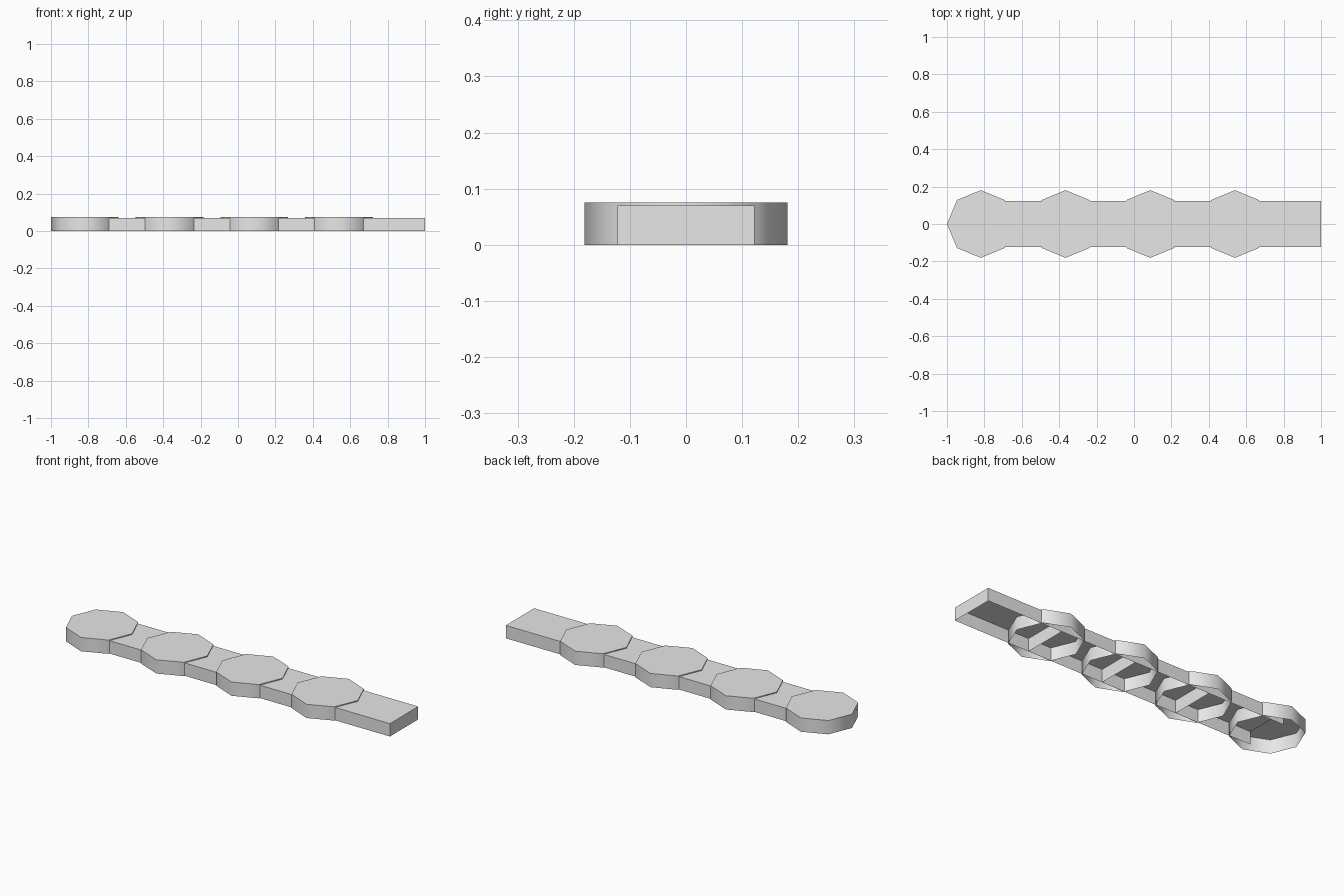
import bpy, bmesh
from math import radians, pi, cos, sin

cube = bpy.data.objects.get("Cube")
if cube:
    bpy.data.objects.remove(cube, do_unlink=True)

SEGMENTS = 4
RADIUS = 0.181
SPACING = 0.453
BAR_LENGTH = 0.46
BAR_HALF_WIDTH = 0.122
FIRST_X = -1 + RADIUS

grey = bpy.data.materials.new("light_grey")
grey.use_nodes = True
colour = (0.8, 0.8, 0.8, 1)
grey.diffuse_color = colour
grey.node_tree.nodes["Principled BSDF"].inputs["Base Color"].default_value = colour


def open_shell(name, outline, height, x, skip_last_wall=False):
    """Flat top with walls down to the ground and no underside."""
    bm = bmesh.new()
    low = [bm.verts.new((px, py, 0)) for px, py in outline]
    high = [bm.verts.new((px, py, height)) for px, py in outline]
    bm.faces.new(high)
    n = len(outline)
    for i in range(n - 1 if skip_last_wall else n):
        j = (i + 1) % n
        bm.faces.new((low[i], low[j], high[j], high[i]))
    mesh = bpy.data.meshes.new(name)
    bm.to_mesh(mesh)
    bm.free()
    mesh.materials.append(grey)
    obj = bpy.data.objects.new(name, mesh)
    obj.location.x = x
    bpy.context.collection.objects.link(obj)
    bpy.ops.object.select_all(action="DESELECT")
    obj.select_set(True)
    bpy.context.view_layer.objects.active = obj
    bpy.ops.object.shade_smooth_by_angle(angle=radians(50))
    return obj


octagon = [(RADIUS * cos(i * pi / 4), RADIUS * sin(i * pi / 4)) for i in range(8)]
# The bar is open at its inner end, under the octagon
bar = [(0, -BAR_HALF_WIDTH), (BAR_LENGTH, -BAR_HALF_WIDTH),
       (BAR_LENGTH, BAR_HALF_WIDTH), (0, BAR_HALF_WIDTH)]

# Each segment is an octagonal plate with a slightly lower bar
for k in range(SEGMENTS):
    x = FIRST_X + k * SPACING
    open_shell(f"octagon_plate_{k + 1}", octagon, 0.075, x)
    open_shell(f"link_bar_{k + 1}", bar, 0.07, x, skip_last_wall=True)
